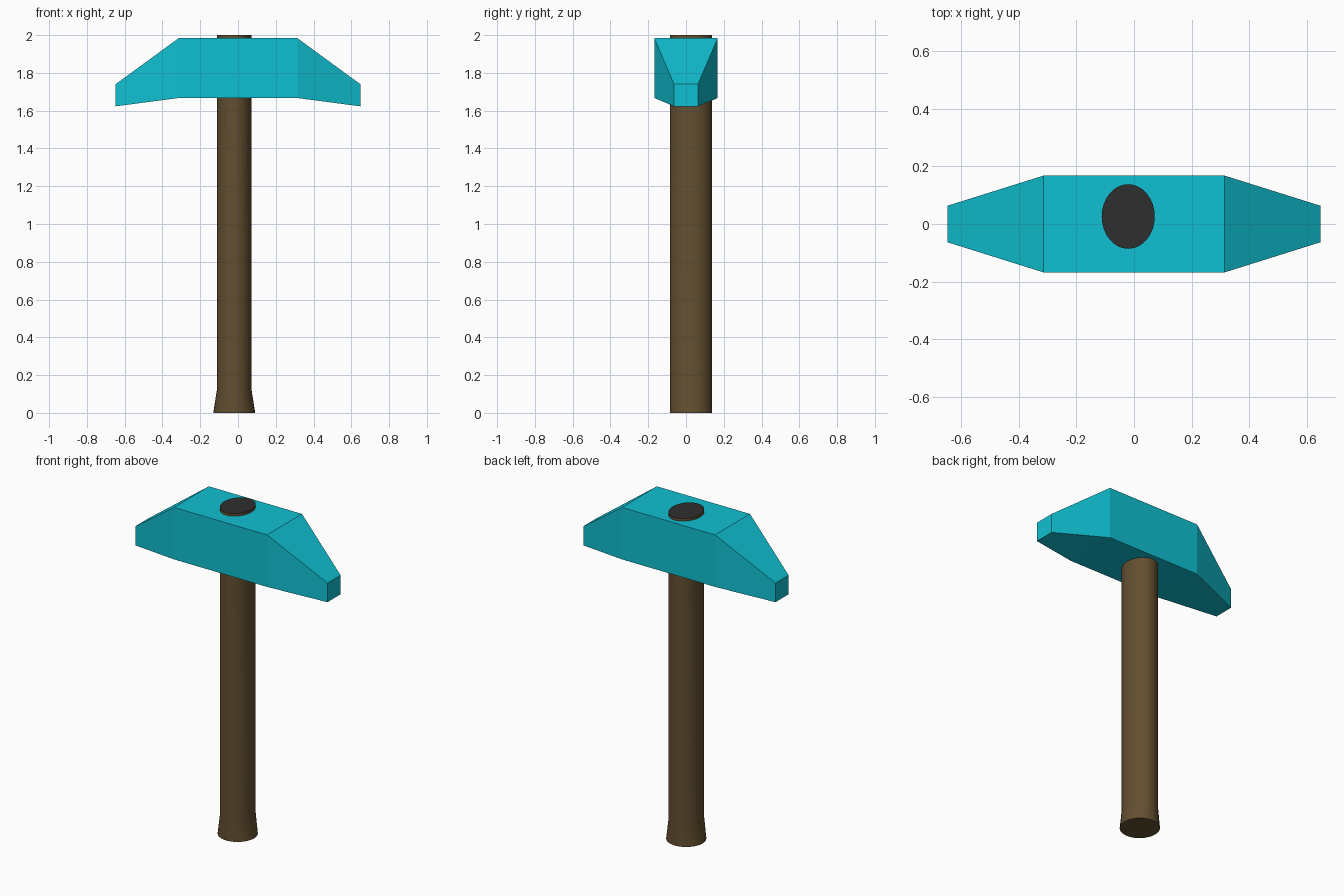
import bpy
import bmesh
import math

cube = bpy.data.objects.get("Cube")
if cube:
    bpy.data.objects.remove(cube, do_unlink=True)


def make_material(name, rgb):
    mat = bpy.data.materials.new(name)
    mat.use_nodes = True
    color = (*rgb, 1.0)
    mat.diffuse_color = color
    mat.node_tree.nodes["Principled BSDF"].inputs["Base Color"].default_value = color
    return mat


def loft(name, rings, materials):
    """Skin a closed solid through a list of matching point rings."""
    bm = bmesh.new()
    loops = [[bm.verts.new(p) for p in ring] for ring in rings]
    for a, b in zip(loops, loops[1:]):
        for i in range(len(a)):
            j = (i + 1) % len(a)
            bm.faces.new((a[i], a[j], b[j], b[i]))
    bm.faces.new(loops[0][::-1])
    bm.faces.new(loops[-1])
    bmesh.ops.recalc_face_normals(bm, faces=bm.faces)
    mesh = bpy.data.meshes.new(name)
    bm.to_mesh(mesh)
    bm.free()
    for mat in materials:
        mesh.materials.append(mat)
    obj = bpy.data.objects.new(name, mesh)
    bpy.context.collection.objects.link(obj)
    return obj


def ellipse(z, rx, ry, sides=32):
    angles = [math.tau * i / sides for i in range(sides)]
    return [(-0.02 + rx * math.cos(a), 0.026 + ry * math.sin(a), z) for a in angles]


def rectangle(x, half_y, low, high):
    return [(x, -half_y, low), (x, half_y, low), (x, half_y, high), (x, -half_y, high)]


teal = make_material("turquoise metal", (0.005, 0.527, 0.644))
wood = make_material("brown wood", (0.125, 0.078, 0.030))
dark = make_material("charcoal end grain", (0.028, 0.028, 0.028))

# Head: square middle block tapering to a small drooping face at each end
loft("hammer_head", [
    rectangle(-0.648, 0.063, 1.623, 1.74),
    rectangle(-0.314, 0.168, 1.667, 1.984),
    rectangle(0.314, 0.168, 1.667, 1.984),
    rectangle(0.648, 0.063, 1.623, 1.74),
], [teal])

# Handle: oval shaft, flared sideways at the foot, with a dark top end
handle = loft("handle", [
    ellipse(0, 0.111, 0.112),
    ellipse(0.12, 0.092, 0.112),
    ellipse(2, 0.092, 0.112),
], [wood, dark])
for face in handle.data.polygons:
    if face.normal.z > 0.9:
        face.material_index = 1

# Smooth the shaft while keeping its end rims sharp
bpy.ops.object.select_all(action='DESELECT')
handle.select_set(True)
bpy.context.view_layer.objects.active = handle
bpy.ops.object.shade_smooth_by_angle(angle=math.radians(40))
